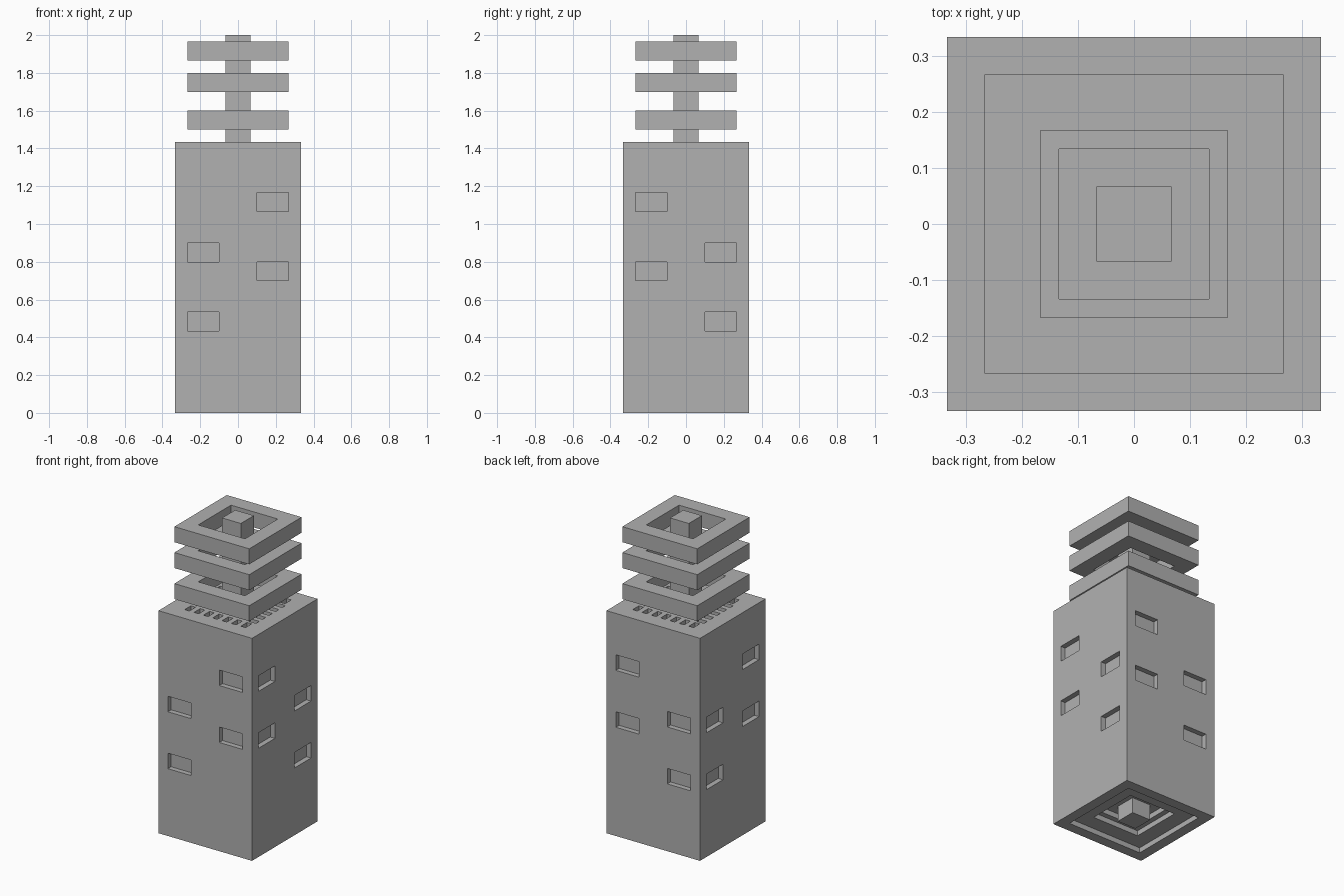
import bpy
import bmesh
from mathutils import Matrix, Vector

if "Cube" in bpy.data.objects:
    bpy.data.objects.remove(bpy.data.objects["Cube"], do_unlink=True)

U = 1 / 30  # modelling grid unit

stone = bpy.data.materials.new("plain_grey")
stone.use_nodes = True
grey = (0.44, 0.44, 0.44, 1)
stone.diffuse_color = grey
stone.node_tree.nodes["Principled BSDF"].inputs["Base Color"].default_value = grey


def boxes(name, bounds):
    """One object made of boxes, each given by its low and high corner in grid units."""
    bm = bmesh.new()
    for low, high in bounds:
        low, high = Vector(low) * U, Vector(high) * U
        place = Matrix.Translation((low + high) / 2) @ Matrix.Diagonal((*(high - low), 1))
        bmesh.ops.create_cube(bm, size=1, matrix=place)
    mesh = bpy.data.meshes.new(name)
    bm.to_mesh(mesh)
    bm.free()
    mesh.materials.append(stone)
    obj = bpy.data.objects.new(name, mesh)
    bpy.context.collection.objects.link(obj)
    return obj


def block(half, z0, z1):
    return (-half, -half, z0), (half, half, z1)


def cut(target, bounds):
    cutter = boxes("cutter", bounds)
    cutter.hide_render = True
    mod = target.modifiers.new("cut", "BOOLEAN")
    mod.operation = "DIFFERENCE"
    mod.solver = "EXACT"
    mod.object = cutter
    bpy.context.view_layer.objects.active = target
    bpy.ops.object.modifier_apply(modifier=mod.name)
    bpy.data.objects.remove(cutter, do_unlink=True)


# Tower body
body = boxes("tower_body", [block(10, 0, 43)])

# Recessed windows: the same staggered pattern on opposite walls
windows = []
for side in (-1, 1):
    near, far = sorted((side * 9, side * 11))
    for column, sills in ((3, (21, 32)), (-8, (13, 24))):
        for z in sills:
            windows.append(((column, near, z), (column + 5, far, z + 3)))
            a, b = sorted((-column, -column - 5))
            windows.append(((near, a, z), (far, b, z + 3)))
cut(body, windows)

# Stepped recess underneath
cut(body, [block(8, -2, 1)])
cut(body, [block(5, -2, 2)])
cut(body, [block(4, -2, 3)])

# Vent slots and central well in the roof, sheltered by the rings
slots = [block(4, 40, 45)]
for i in range(-3, 4):
    for side in (-1, 1):
        a, b = sorted((side * 5.1, side * 7))
        c = i * 2
        if abs(c) < 5:
            slots.append(((a, c - 0.5, 42), (b, c + 0.5, 45)))
        slots.append(((c - 0.5, a, 42), (c + 0.5, b, 45)))
cut(body, slots)

# Central mast
boxes("central_mast", [block(2, 0, 60)])

# Square rings round the mast
for name, z in (("lower_ring", 45), ("middle_ring", 51), ("upper_ring", 56)):
    ring = boxes(name, [block(8, z, z + 3)])
    cut(ring, [block(5, z - 1, z + 4)])
